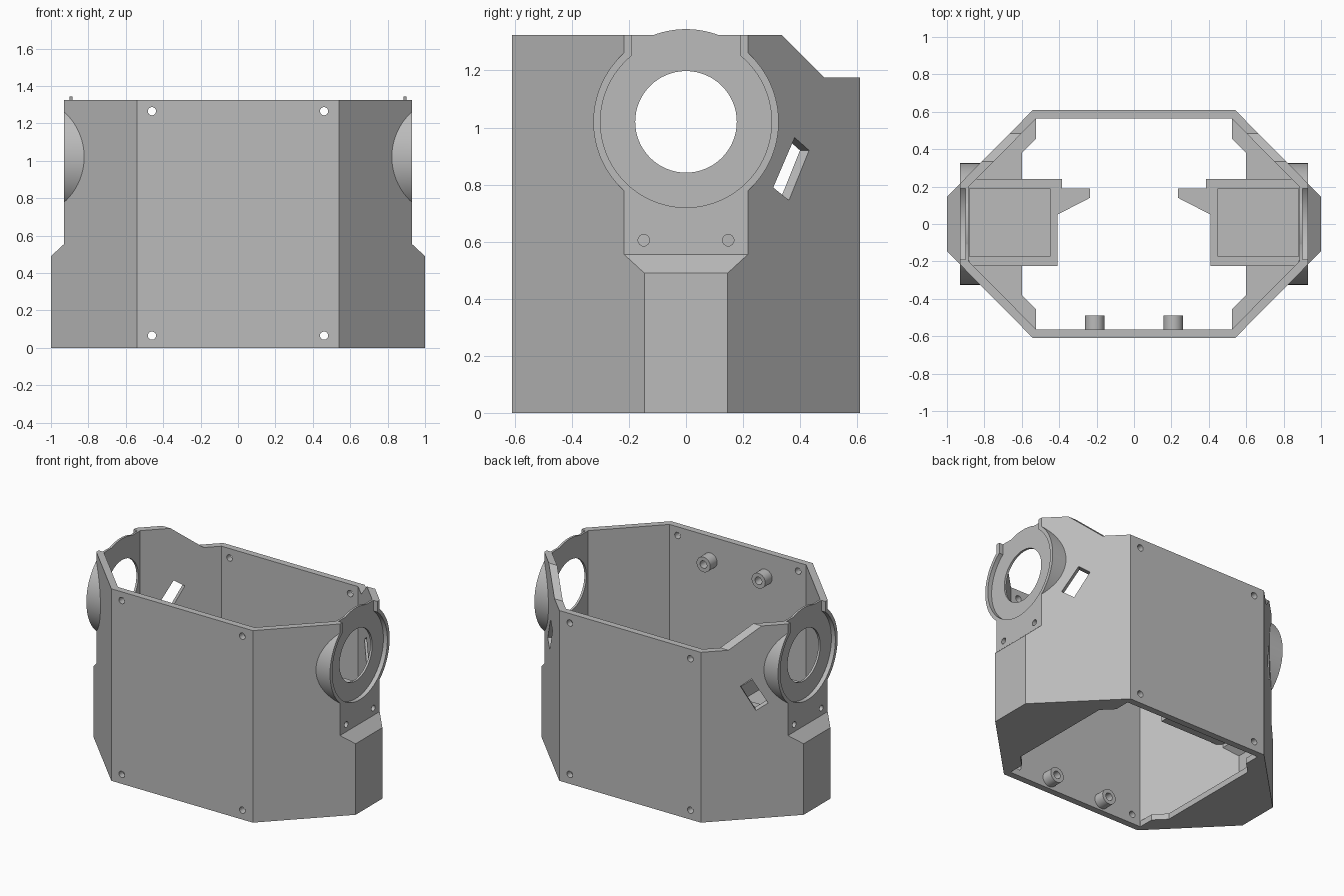
import bpy, bmesh, math
from mathutils import Matrix, Vector

if "Cube" in bpy.data.objects:
    bpy.data.objects.remove(bpy.data.objects["Cube"])

grey = bpy.data.materials.new("plain grey")
grey.use_nodes = True
grey.diffuse_color = (0.5, 0.5, 0.5, 1)
grey.node_tree.nodes["Principled BSDF"].inputs["Base Color"].default_value = (0.5, 0.5, 0.5, 1)

H, WALL, OX, OY, EX, EY = 1.325, 0.045, 0.54, 0.61, 1.0, 0.146
RING_Z = 1.02


def solid(name, start, offset):
    """Extrude a closed 3D outline along an offset."""
    bm = bmesh.new()
    face = bm.faces.new([bm.verts.new(p) for p in start])
    new = bmesh.ops.extrude_face_region(bm, geom=[face])["geom"]
    bmesh.ops.translate(bm, vec=offset, verts=[v for v in new if isinstance(v, bmesh.types.BMVert)])
    bmesh.ops.recalc_face_normals(bm, faces=bm.faces)
    mesh = bpy.data.meshes.new(name)
    bm.to_mesh(mesh)
    bm.free()
    mesh.materials.append(grey)
    ob = bpy.data.objects.new(name, mesh)
    bpy.context.collection.objects.link(ob)
    return ob


def prism(name, pts, axis, lo, hi):
    """Extrude a 2D outline along x, y or z."""
    place = {"x": lambda a, b: (lo, a, b), "y": lambda a, b: (a, lo, b), "z": lambda a, b: (a, b, lo)}[axis]
    offset = Vector([(hi - lo) * (axis == k) for k in "xyz"])
    return solid(name, [place(*p) for p in pts], offset)


def disc(a, b, r, n=64):
    return [(a + r * math.cos(2 * math.pi * i / n), b + r * math.sin(2 * math.pi * i / n)) for i in range(n)]


def rect(a0, a1, b0, b1):
    return [(a0, b0), (a1, b0), (a1, b1), (a0, b1)]


def boolean(target, tool, op="DIFFERENCE"):
    mod = target.modifiers.new("cut", "BOOLEAN")
    mod.object, mod.operation, mod.solver = tool, op, "EXACT"
    bpy.context.view_layer.objects.active = target
    bpy.ops.object.modifier_apply(modifier=mod.name)
    bpy.data.objects.remove(tool)


def octagon(inset):
    # Insets the eight-sided plan by an even wall thickness
    k = inset * math.tan(math.pi / 8)
    ox, oy, ex, ey = OX - k, OY - inset, EX - inset, EY - k
    return [(ex, -ey), (ex, ey), (ox, oy), (-ox, oy), (-ex, ey), (-ex, -ey), (-ox, -oy), (ox, -oy)]


def stepped(name, inset, lo, hi):
    """Octagonal column narrowed at both ends above a sloped step."""
    ob = prism(name, octagon(inset), "z", lo, hi)
    for s in (1, -1):
        step = [(s * (x - inset), z - inset * 0.4) for x, z in
                ((1.2, 0.304), (1.0, 0.49), (0.93, 0.555), (0.93, 2), (1.2, 2))]
        boolean(ob, prism("end_step", step, "y", -1, 1))
    return ob


# Outer shell with round end housings, then hollowed out
shell = stepped("shell", 0, 0, H)
for s in (1, -1):
    boolean(shell, prism("ring_housing", disc(0, RING_Z, 0.325, 96), "x", s * 0.79, s * 0.93), "UNION")
boolean(shell, stepped("cavity", WALL, -0.2, 1.6))

# Lowered back edge
boolean(shell, prism("back_notch", [(0.335, H), (0.485, 1.175), (0.9, 1.175), (0.9, 1.6), (0.335, 1.6)], "x", -2, 2))

for s in (1, -1):
    # Round recess open at the top, with its centre hole
    boolean(shell, prism("recess", disc(0, RING_Z, 0.3, 96), "x", s * 0.9, s * 1.1))
    boolean(shell, prism("recess_slot", rect(-0.19, 0.19, RING_Z + 0.1, 1.6), "x", s * 0.9, s * 1.1))
    boolean(shell, prism("centre_hole", disc(0, RING_Z, 0.178), "x", s * 0.6, s * 1.1))
    # Slanted slot through the rear diagonal wall
    normal = Vector((s, 1, 0)).normalized()
    slot = [Vector((s * (OX + OY - 0.004 - y), y, z)) - normal * 0.15
            for y, z in ((0.38, 0.965), (0.43, 0.92), (0.36, 0.745), (0.305, 0.79))]
    boolean(shell, solid("slot", slot, normal * 0.3))
    # Screw holes
    for y in (-0.148, 0.148):
        boolean(shell, prism("end_hole", disc(y, 0.605, 0.02, 24), "x", s * 0.87, s * 1.1))
    for y, top in ((-0.6, 1.265), (0.6, 1.11)):
        for z in (0.065, top):
            boolean(shell, prism("wall_hole", disc(s * 0.46, z, 0.022, 24), "y", y - 0.1, y + 0.1))

for s, side in ((1, "left"), (-1, "right")):
    # Floor plate closing each end
    plate = [(0.525, 0.59), (0.525, 0.455), (0.6, 0.38), (0.6, -0.38), (0.525, -0.455), (0.525, -0.59),
             (0.53, -0.59), (0.98, -0.138), (0.98, 0.138), (0.53, 0.59)]
    prism(side + "_floor_plate", [(s * x, y) for x, y in plate], "z", 0, 0.04)

    # Inner tray with a pointed arm
    tray = [(0.41, -0.225), (0.87, -0.225), (0.89, -0.18), (0.89, 0.19), (0.87, 0.24), (0.385, 0.24),
            (0.385, 0.19), (0.235, 0.19), (0.235, 0.14), (0.41, 0.05)]
    holder = prism(side + "_tray", [(s * x, y) for x, y in tray], "z", 0.56, 0.7)
    pocket = [(s * x, y) for x, y in rect(0.45, 0.88, -0.175, 0.19)]
    boolean(holder, prism("pocket", pocket, "z", 0.6, 0.9))

    # Screw bosses on the inside of the front wall
    for z, level in ((0.065, "lower"), (1.16, "upper")):
        boss = prism(f"{side}_{level}_boss", disc(s * 0.21, z, 0.052, 40), "y", -0.58, -0.49)
        boolean(boss, prism("boss_hole", disc(s * 0.21, z, 0.026, 24), "y", -0.55, -0.4))

# Smooth round surfaces, keep edges crisp
bpy.ops.object.select_all(action="DESELECT")
for ob in bpy.context.collection.objects:
    if ob.type == "MESH":
        ob.select_set(True)
        bpy.context.view_layer.objects.active = ob
bpy.ops.object.shade_smooth_by_angle(angle=math.radians(25))
